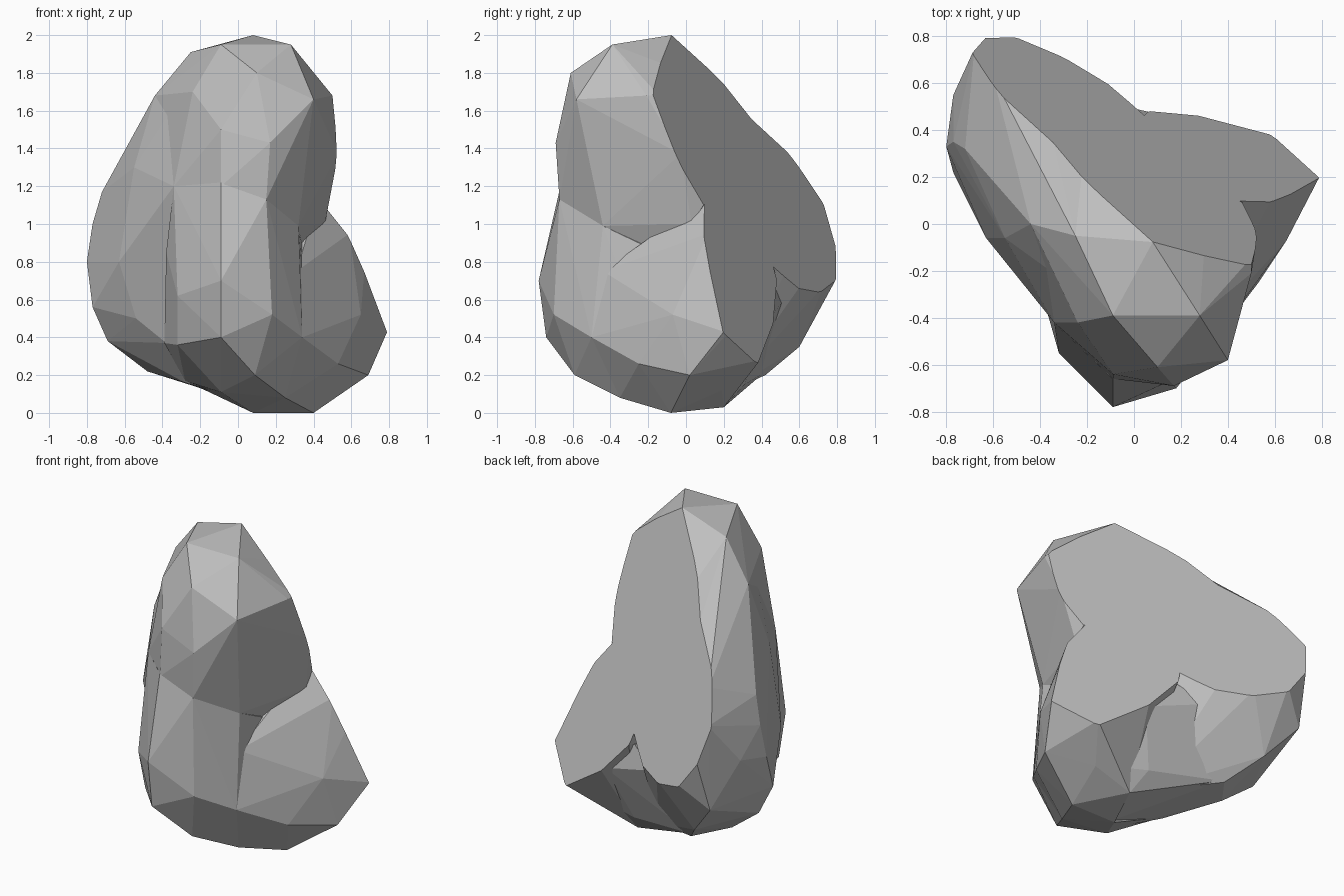
import bpy, bmesh
from mathutils import Vector

# Sliced-off back: the plane y = A + B*x + C*z
A, B, C = 0.814, -0.554, -0.423
NORMAL = Vector((-B, 1, -C)).normalized()

stone = bpy.data.materials.new("stone grey")
stone.diffuse_color = (0.52, 0.52, 0.52, 1)


def lump(name, points, rim):
    """Convex faceted lump; rim points (x, z) lie just behind the slice plane."""
    bm = bmesh.new()
    for p in points:
        bm.verts.new(p)
    for x, z in rim:
        bm.verts.new((x, A + B * x + C * z + 0.03, z))
    res = bmesh.ops.convex_hull(bm, input=bm.verts)
    junk = {v for v in res["geom_interior"] + res["geom_unused"]
            if isinstance(v, bmesh.types.BMVert)}
    bmesh.ops.delete(bm, geom=list(junk), context="VERTS")
    bmesh.ops.recalc_face_normals(bm, faces=bm.faces)
    mesh = bpy.data.meshes.new(name)
    bm.to_mesh(mesh)
    bm.free()
    mesh.materials.append(stone)
    ob = bpy.data.objects.new(name, mesh)
    bpy.context.collection.objects.link(ob)
    return ob


# Upper head
rock = lump("rock", [
    (0.08, -0.077, 2.0), (-0.09, -0.39, 1.95), (0.28, -0.39, 1.95),
    (-0.25, -0.05, 1.91), (0.10, -0.61, 1.80), (0.40, -0.58, 1.66),
    (0.50, -0.21, 1.68), (0.38, -0.35, 1.30), (0.17, -0.69, 1.43),
    (0.15, -0.67, 1.13), (-0.09, -0.66, 1.20), (-0.09, -0.64, 1.50),
    (-0.24, -0.42, 1.70), (-0.37, -0.19, 1.58), (-0.34, -0.42, 1.20),
    (-0.36, -0.36, 0.98), (0.32, -0.44, 0.99), (0.33, -0.24, 0.89),
    (0.46, 0.03, 1.0), (-0.05, -0.35, 0.85), (-0.44, 0.0, 1.68),
], [(0.30, 1.84), (0.50, 1.68), (0.53, 1.37), (0.46, 1.13), (-0.13, 1.80),
    (-0.22, 1.71), (-0.36, 1.50), (0.0, 1.2)])

# Left slab bulging down and back
left_slab = lump("left_slab", [
    (-0.25, -0.05, 1.91), (-0.44, 0.0, 1.68), (-0.55, 0.12, 1.46),
    (-0.72, 0.32, 1.17), (-0.77, 0.35, 1.0), (-0.80, 0.33, 0.80),
    (-0.77, 0.22, 0.56), (-0.69, 0.25, 0.38), (-0.48, 0.22, 0.22),
    (-0.63, -0.06, 0.80), (-0.50, -0.20, 1.05), (-0.54, -0.08, 0.50),
    (-0.37, -0.19, 1.58), (-0.34, -0.42, 1.20), (-0.37, -0.32, 0.98),
    (-0.55, -0.06, 1.30), (-0.38, -0.20, 0.37), (-0.28, -0.08, 0.16),
    (-0.77, 0.55, 0.85), (-0.66, 0.70, 0.56), (-0.48, 0.60, 0.35),
    (-0.33, 0.42, 0.20), (-0.10, -0.20, 0.10), (0.05, 0.20, 0.10),
], [(0.30, 1.45), (0.46, 1.14), (-0.36, 1.50),
    (-0.60, 1.30), (-0.68, 1.12), (-0.63, 0.92), (-0.49, 0.73),
    (-0.30, 0.67), (-0.12, 0.69), (-0.02, 0.76)])

# Front ridge and foot
front_ridge = lump("front_ridge", [
    (-0.09, -0.78, 0.70), (-0.09, -0.74, 0.40), (0.18, -0.70, 0.52),
    (0.15, -0.67, 1.13), (-0.09, -0.66, 1.22), (-0.32, -0.55, 0.62),
    (-0.38, -0.34, 0.85), (-0.36, -0.36, 0.98), (-0.34, -0.42, 1.20),
    (-0.32, -0.48, 0.36), (-0.39, -0.20, 0.37), (-0.28, -0.09, 0.17),
    (0.09, -0.59, 0.20), (0.25, -0.35, 0.08), (0.40, -0.08, 0.0),
    (0.08, -0.08, 0.0), (-0.09, -0.35, 0.11), (0.34, -0.50, 0.40),
    (0.32, -0.44, 0.75), (0.32, -0.44, 0.99), (0.34, -0.23, 0.89),
    (0.10, 0.10, 0.90),
], [])

# Lower right lobe
right_lobe = lump("right_lobe", [
    (0.79, 0.20, 0.43), (0.69, 0.02, 0.20), (0.40, -0.08, 0.0),
    (0.08, -0.08, 0.0), (0.20, 0.20, 0.03), (0.53, -0.25, 0.26),
    (0.34, -0.50, 0.40), (0.65, -0.07, 0.52), (0.46, -0.28, 0.63),
    (0.31, -0.44, 0.75), (0.33, -0.24, 0.89), (0.48, 0.04, 0.99),
    (0.45, 0.19, 0.12), (0.25, -0.35, 0.08), (0.0, 0.0, 0.8),
], [(0.43, 1.15), (0.59, 0.95), (0.67, 0.77), (0.78, 0.43), (0.60, 0.28),
    (0.28, 0.50), (0.06, 0.74), (0.0, 0.95)])

# Underside bridging the slab and the lobe
underside = lump("underside", [
    (0.20, 0.20, 0.03), (0.43, 0.20, 0.13), (0.15, 0.31, 0.15),
    (0.27, 0.43, 0.48), (0.05, 0.45, 0.70), (0.0, 0.38, 0.36),
    (-0.12, 0.52, 0.60), (-0.32, 0.41, 0.21), (-0.27, -0.08, 0.16),
    (-0.09, -0.34, 0.11), (0.09, -0.07, 0.01), (0.0, 0.0, 0.5),
], [])

# Box that slices off the back
bm = bmesh.new()
bmesh.ops.create_cube(bm, size=4)
bm.transform(NORMAL.to_track_quat("Z", "Y").to_matrix().to_4x4())
bmesh.ops.translate(bm, verts=bm.verts, vec=Vector((0, A + C, 1)) + NORMAL * 2)
mesh = bpy.data.meshes.new("slicer")
bm.to_mesh(mesh)
bm.free()
mesh.materials.append(stone)
slicer = bpy.data.objects.new("slicer", mesh)
bpy.context.collection.objects.link(slicer)

# Fuse the lumps, slice, and bake the result
helpers = [left_slab, front_ridge, right_lobe, underside, slicer]
for h in helpers:
    h.hide_render = True
    mod = rock.modifiers.new(h.name, "BOOLEAN")
    mod.operation = "DIFFERENCE" if h is slicer else "UNION"
    mod.solver = "EXACT"
    mod.object = h
deps = bpy.context.evaluated_depsgraph_get()
baked = bpy.data.meshes.new_from_object(rock.evaluated_get(deps))
rock.modifiers.clear()
rock.data = baked
for h in helpers:
    bpy.data.objects.remove(h)
for poly in baked.polygons:
    poly.use_smooth = False
    poly.material_index = 0
